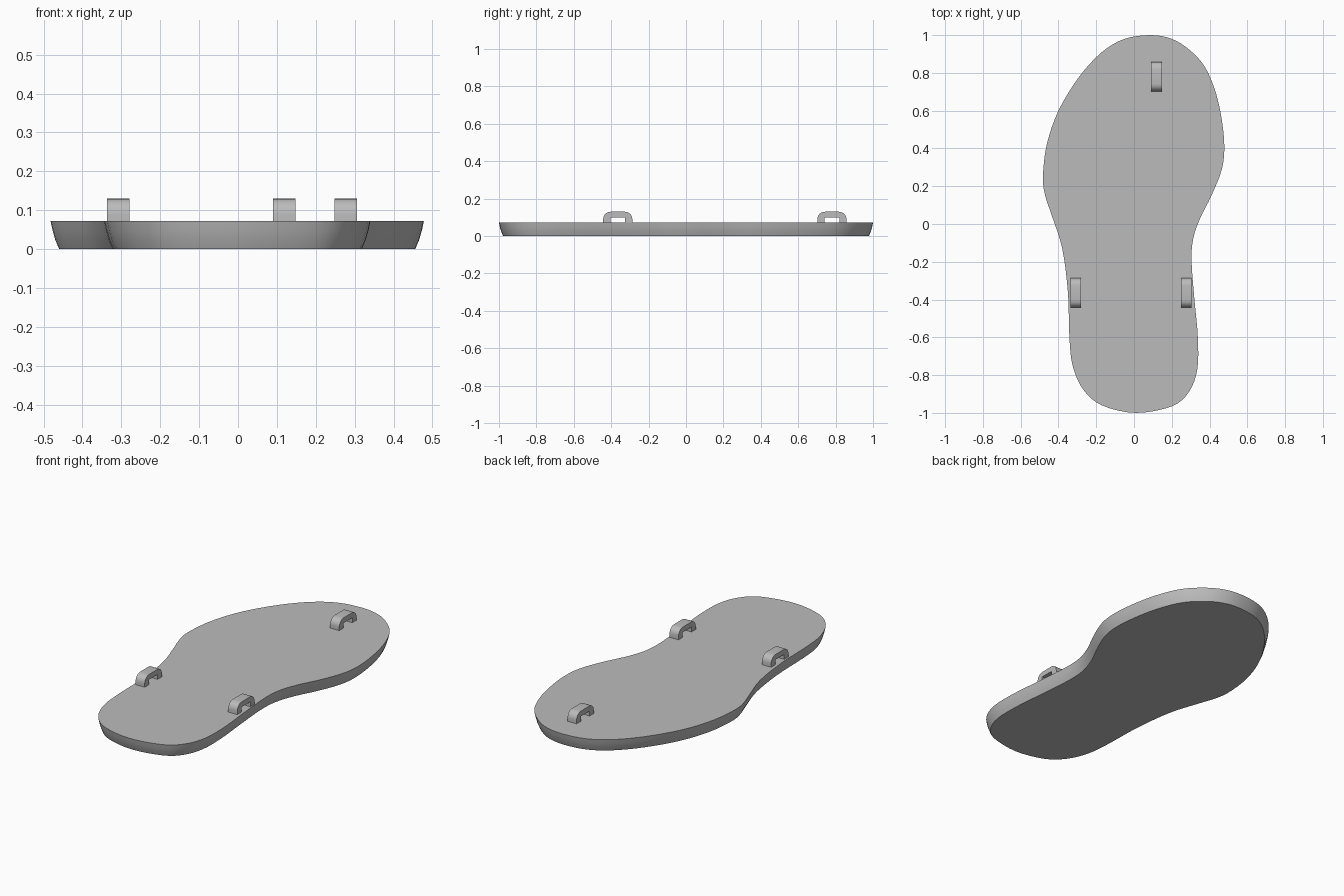
import bpy
import bmesh
import math
from mathutils import Vector

cube = bpy.data.objects.get("Cube")
if cube:
    bpy.data.objects.remove(cube, do_unlink=True)

SOLE_TOP = 0.072


def make_material(name, rgb):
    mat = bpy.data.materials.new(name)
    mat.use_nodes = True
    color = (*rgb, 1.0)
    mat.diffuse_color = color
    mat.node_tree.nodes["Principled BSDF"].inputs["Base Color"].default_value = color
    return mat


def finish(name, bm, mat, angle):
    """Turn a bmesh into a smooth shaded object with crisp edges."""
    bmesh.ops.recalc_face_normals(bm, faces=bm.faces)
    mesh = bpy.data.meshes.new(name)
    bm.to_mesh(mesh)
    bm.free()
    mesh.materials.append(mat)
    obj = bpy.data.objects.new(name, mesh)
    bpy.context.collection.objects.link(obj)
    bpy.ops.object.select_all(action="DESELECT")
    obj.select_set(True)
    bpy.context.view_layer.objects.active = obj
    bpy.ops.object.shade_smooth_by_angle(angle=math.radians(angle))
    return obj


def closed_spline(points, steps):
    """Sample a closed Catmull-Rom curve through the points."""
    pts = [Vector(p) for p in points]
    count = len(pts)
    result = []
    for i in range(count):
        a, b, c, d = (pts[(i + k) % count] for k in (-1, 0, 1, 2))
        for s in range(steps):
            t = s / steps
            result.append(0.5 * (2 * b + (c - a) * t
                                 + (2 * a - 5 * b + 4 * c - d) * t ** 2
                                 + (3 * b - a - 3 * c + d) * t ** 3))
    return result


def inset_outline(outline, distance):
    """Move a clockwise outline inward along its normals."""
    count = len(outline)
    result = []
    for i, p in enumerate(outline):
        tangent = (outline[(i + 1) % count] - outline[i - 1]).normalized()
        result.append(p + Vector((tangent.y, -tangent.x)) * distance)
    return result


def build_sole(mat):
    # Clockwise from the toe, down the left edge, round the heel and back
    outline = closed_spline([
        (0.09, 1), (0.2, 0.98), (0.29, 0.925), (0.37, 0.84), (0.425, 0.72),
        (0.46, 0.58), (0.478, 0.42), (0.465, 0.29), (0.41, 0.15), (0.35, 0.03),
        (0.313, -0.08), (0.305, -0.2), (0.32, -0.4), (0.338, -0.6),
        (0.335, -0.77), (0.29, -0.89), (0.2, -0.965), (0.01, -1),
        (-0.17, -0.96), (-0.27, -0.875), (-0.325, -0.75), (-0.342, -0.6),
        (-0.35, -0.36), (-0.38, -0.13), (-0.43, 0.03), (-0.47, 0.15),
        (-0.482, 0.25), (-0.462, 0.42), (-0.4, 0.6), (-0.29, 0.78),
        (-0.17, 0.91), (-0.05, 0.98)], 4)
    bm = bmesh.new()
    rings = []
    # Slightly bulged side wall, narrower at the ground
    for z, inset in ((0, 0.022), (0.024, 0.012), (0.048, 0.005), (SOLE_TOP, 0)):
        rings.append([bm.verts.new((p.x, p.y, z))
                      for p in inset_outline(outline, inset)])
    for low, high in zip(rings, rings[1:]):
        for i in range(len(low)):
            bm.faces.new((low[i - 1], low[i], high[i], high[i - 1]))
    bm.faces.new(rings[0])
    bm.faces.new(rings[-1])
    return finish("sole", bm, mat, 40)


def build_strap_loop(name, x, y, mat):
    width, half, top, radius = 0.057, 0.078, 0.13, 0.04
    foot, wall, inner_top = SOLE_TOP - 0.01, 0.038, 0.1
    # Arch profile: rounded outside, square opening
    profile = [(half, foot)]
    for side, start in ((1, 0), (-1, 90)):
        for k in range(7):
            a = math.radians(start + k * 15)
            profile.append((side * (half - radius) + radius * math.cos(a),
                            top - radius + radius * math.sin(a)))
    inner = half - wall
    profile += [(-half, foot), (-inner, foot), (-inner, inner_top),
                (inner, inner_top), (inner, foot)]
    bm = bmesh.new()
    face = bm.faces.new([bm.verts.new((x - width / 2, y + v, z))
                         for v, z in profile])
    extruded = bmesh.ops.extrude_face_region(bm, geom=[face], use_keep_orig=True)
    moved = [g for g in extruded["geom"] if isinstance(g, bmesh.types.BMVert)]
    bmesh.ops.translate(bm, verts=moved, vec=(width, 0, 0))
    return finish(name, bm, mat, 35)


grey = make_material("plain grey", (0.5, 0.5, 0.5))
build_sole(grey)
for loop_name, lx, ly in (("toe_strap_loop", 0.119, 0.78),
                          ("left_strap_loop", 0.277, -0.365),
                          ("right_strap_loop", -0.308, -0.365)):
    build_strap_loop(loop_name, lx, ly, grey)
